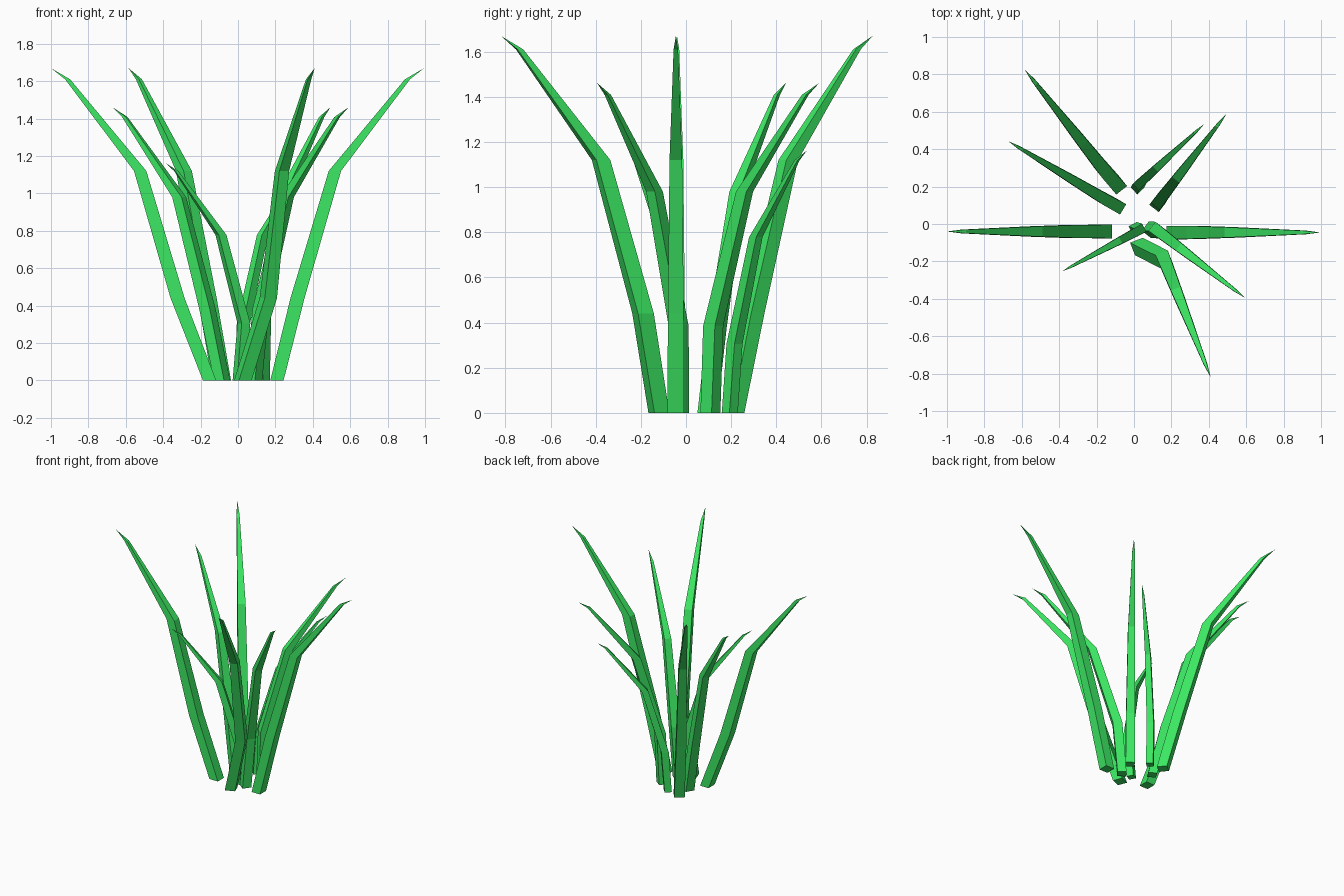
import bpy, bmesh
from mathutils import Vector

if "Cube" in bpy.data.objects:
    bpy.data.objects.remove(bpy.data.objects["Cube"])

green = bpy.data.materials.new("leaf green")
green.diffuse_color = (0.045, 0.80, 0.125, 1)
green.use_nodes = True
green.node_tree.nodes["Principled BSDF"].inputs["Base Color"].default_value = green.diffuse_color

# blade profile: height, outward offset, radial depth, sideways width
PROFILE = [(0.0, None, 0.071, 0.073), (0.44, 0.0, 0.075, 0.070),
           (1.12, 0.20, 0.066, 0.056), (1.61, 0.588, 0.027, 0.020)]
TIP_HEIGHT, TIP_REACH = 1.67, 0.677


def make_blade(name, size, base, elbow, tip):
    """Four-sided blade leaning from elbow to tip, with its own base position."""
    base, elbow, tip = Vector(base), Vector(elbow), Vector(tip)
    out = (tip - elbow).normalized()
    side = Vector((-out.y, out.x))
    elbow = tip - out * TIP_REACH * size
    bm = bmesh.new()
    rings = []
    for z, reach, depth, width in PROFILE:
        c = base if reach is None else elbow + out * reach * size
        ring = []
        for a, b in ((1, 1), (-1, 1), (-1, -1), (1, -1)):
            p = c + out * (a * depth * size / 2) + side * (b * width * size / 2)
            ring.append(bm.verts.new((p.x, p.y, z * size)))
        rings.append(ring)
    bm.faces.new(rings[0])
    for low, high in zip(rings, rings[1:]):
        for i in range(4):
            j = (i + 1) % 4
            bm.faces.new((low[i], low[j], high[j], high[i]))
    # pointed tip
    point = bm.verts.new((tip.x, tip.y, TIP_HEIGHT * size))
    for i in range(4):
        bm.faces.new((rings[-1][i], rings[-1][(i + 1) % 4], point))
    bmesh.ops.recalc_face_normals(bm, faces=bm.faces)
    mesh = bpy.data.meshes.new(name)
    bm.to_mesh(mesh)
    bm.free()
    mesh.materials.append(green)
    bpy.context.collection.objects.link(bpy.data.objects.new(name, mesh))


TALL, MID, SHORT = 1.0, 0.875, 0.695
# size, base, elbow, tip (top-view positions)
BLADES = [
    ("tall_blade_right", TALL, (0.208, -0.046), (0.31, -0.045), (0.995, -0.045)),
    ("tall_blade_left", TALL, (-0.152, -0.04), (-0.31, -0.04), (-1.0, -0.04)),
    ("tall_blade_back", TALL, (-0.088, 0.208), (-0.16, 0.29), (-0.585, 0.827)),
    ("tall_blade_front", TALL, (0.026, -0.12), (0.158, -0.18), (0.41, -0.82)),
    ("mid_blade_left", MID, (-0.085, 0.094), (-0.161, 0.136), (-0.672, 0.443)),
    ("mid_blade_back", MID, (0.126, 0.108), (0.131, 0.117), (0.495, 0.59)),
    ("mid_blade_right", MID, (0.085, -0.03), (0.115, -0.027), (0.592, -0.394)),
    ("short_blade_back", SHORT, (0.018, 0.194), (0.025, 0.211), (0.375, 0.534)),
    ("short_blade_front", SHORT, (0.005, -0.023), (0.035, -0.03), (-0.384, -0.253)),
]
for spec in BLADES:
    make_blade(*spec)
